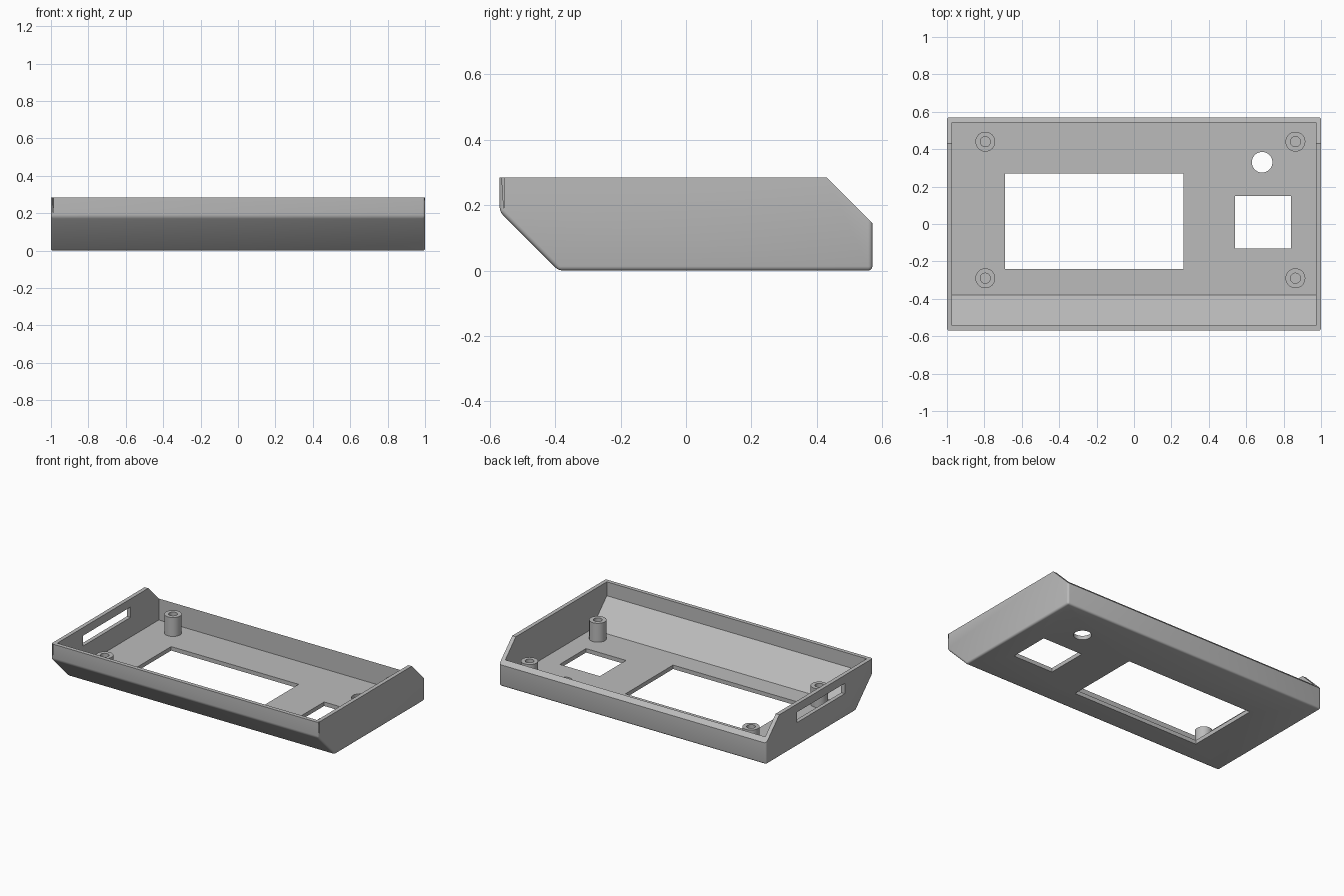
import bpy, bmesh, math

cube = bpy.data.objects.get("Cube")
if cube:
    bpy.data.objects.remove(cube, do_unlink=True)

TOP, WALL, HALF_Y = 0.285, 0.027, 0.57

grey = bpy.data.materials.new("plain_grey")
grey.use_nodes = True
colour = (0.5, 0.5, 0.5, 1)
grey.diffuse_color = colour
grey.node_tree.nodes["Principled BSDF"].inputs["Base Color"].default_value = colour


def finish(name, bm):
    bmesh.ops.recalc_face_normals(bm, faces=bm.faces)
    mesh = bpy.data.meshes.new(name)
    bm.to_mesh(mesh)
    bm.free()
    mesh.materials.append(grey)
    obj = bpy.data.objects.new(name, mesh)
    bpy.context.collection.objects.link(obj)
    return obj


def prism(name, profile, half_x, bevel=0):
    """Extrude a (y, z) profile along x, optionally rounding every edge."""
    bm = bmesh.new()
    face = bm.faces.new([bm.verts.new((-half_x, y, z)) for y, z in profile])
    new = bmesh.ops.extrude_face_region(bm, geom=[face])["geom"]
    bmesh.ops.translate(bm, vec=(2 * half_x, 0, 0),
                        verts=[v for v in new if isinstance(v, bmesh.types.BMVert)])
    bmesh.ops.recalc_face_normals(bm, faces=bm.faces)
    if bevel:
        bmesh.ops.bevel(bm, geom=bm.edges[:], offset=bevel, segments=3,
                        profile=0.5, affect='EDGES')
    return finish(name, bm)


def box(name, x0, x1, y0, y1, z0, z1):
    bm = bmesh.new()
    bmesh.ops.create_cube(bm, size=1)
    for v in bm.verts:
        v.co = (x1 if v.co.x > 0 else x0, y1 if v.co.y > 0 else y0, z1 if v.co.z > 0 else z0)
    return finish(name, bm)


def cylinder(name, x, y, r, z0, z1):
    bm = bmesh.new()
    bmesh.ops.create_cone(bm, cap_ends=True, segments=40, radius1=r, radius2=r, depth=z1 - z0)
    bmesh.ops.translate(bm, vec=(x, y, (z0 + z1) / 2), verts=bm.verts)
    return finish(name, bm)


def cut(target, cutter):
    """Subtract the cutter, then discard it."""
    mod = target.modifiers.new("cut", 'BOOLEAN')
    mod.object, mod.operation, mod.solver = cutter, 'DIFFERENCE', 'EXACT'
    graph = bpy.context.evaluated_depsgraph_get()
    mesh = bpy.data.meshes.new_from_object(target.evaluated_get(graph))
    target.modifiers.clear()
    target.data = mesh
    bpy.data.objects.remove(cutter, do_unlink=True)


# Outer shell with a sloped front underside, made too tall and trimmed below
tall = 2 * TOP
shell = prism("case_shell", [(-HALF_Y, tall), (-HALF_Y, 0.18), (-0.39, 0),
                             (HALF_Y, 0), (HALF_Y, tall)], 1, bevel=0.013)

# Cavity follows the outer profile at wall thickness
inner = HALF_Y - WALL
cut(shell, prism("cavity", [(-inner, 1), (-inner, 0.191), (-0.379, WALL),
                            (inner, WALL), (inner, 1)], 1 - WALL))

# Flat rim, slanting down at the back
cut(shell, prism("rim_trim", [(-1, 1), (-1, TOP), (0.43, TOP), (0.715, 0), (1, 0), (1, 1)], 1.2))

# Floor windows, round hole and side slot
cut(shell, box("large_window", -0.69, 0.265, -0.24, 0.27, -0.1, 0.1))
cut(shell, box("small_window", 0.54, 0.84, -0.13, 0.15, -0.1, 0.1))
cut(shell, cylinder("round_hole", 0.685, 0.33, 0.055, -0.1, 0.1))
cut(shell, box("side_slot", -1.1, -0.9, -0.27, 0.24, 0.16, 0.23))

# Hollow screw posts
parts = [shell]
for side, x in (("right", -0.795), ("left", 0.863)):
    for end, y in (("front", -0.29), ("back", 0.44)):
        post = cylinder(f"{end}_{side}_post", x, y, 0.053, WALL - 0.005, 0.155)
        cut(post, cylinder("screw_hole", x, y, 0.027, WALL + 0.003, 0.3))
        parts.append(post)

# Smooth rounded edges, keep the rest crisp
bpy.ops.object.select_all(action='DESELECT')
for part in parts:
    part.select_set(True)
bpy.context.view_layer.objects.active = shell
bpy.ops.object.shade_smooth_by_angle(angle=math.radians(32))
